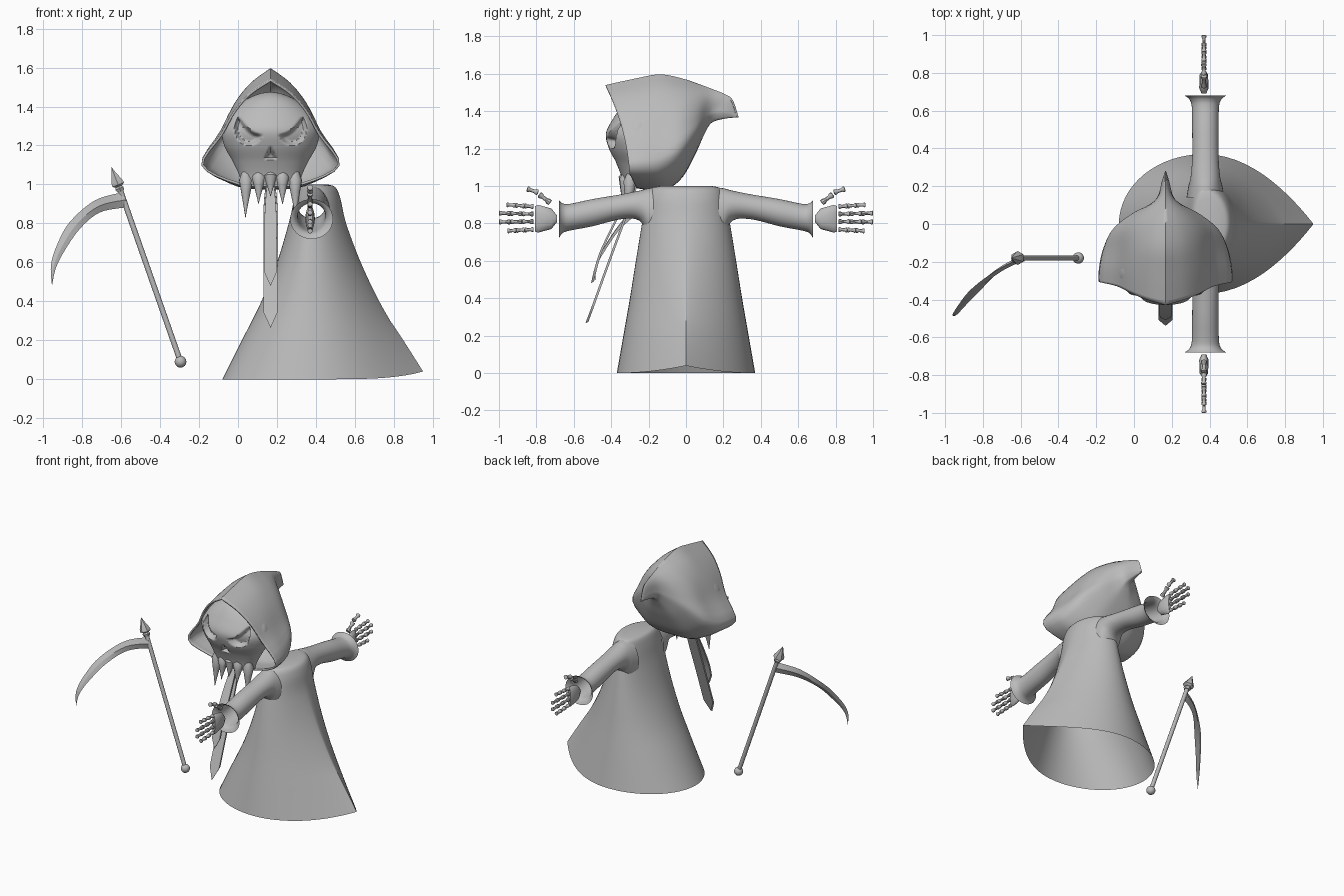
import bpy, bmesh
from math import sin, cos, pi, radians, sqrt
from mathutils import Vector

if "Cube" in bpy.data.objects:
    bpy.data.objects.remove(bpy.data.objects["Cube"])

GREY = (0.5, 0.5, 0.5, 1)
grey = bpy.data.materials.new("plain_grey")
grey.use_nodes = True
grey.diffuse_color = GREY
grey.node_tree.nodes["Principled BSDF"].inputs["Base Color"].default_value = GREY
HEAD_X = 0.167
BODY_X = 0.37


def finish(obj, name, angle=40):
    obj.name = name
    obj.data.materials.append(grey)
    bpy.ops.object.select_all(action="DESELECT")
    obj.select_set(True)
    bpy.context.view_layer.objects.active = obj
    bpy.ops.object.shade_smooth_by_angle(angle=radians(angle))
    return obj


def spline(rows, steps):
    """Catmull-Rom interpolation through rows of numbers."""
    result = []
    last = len(rows) - 1
    for i in range(last):
        before, start = rows[max(i - 1, 0)], rows[i]
        end, after = rows[i + 1], rows[min(i + 2, last)]
        for k in range(steps):
            t = k / steps
            result.append(tuple(
                b + t / 2 * (c - a + t * (2 * a - 5 * b + 4 * c - d + t * (3 * (b - c) + d - a)))
                for a, b, c, d in zip(before, start, end, after)))
    return result + [tuple(rows[-1])]


def loft(name, rings, cap_start=False, cap_end=False, hole=None, angle=40):
    bm = bmesh.new()
    loops = [[bm.verts.new(p) for p in ring] for ring in rings]
    count = len(loops[0])
    for low, high in zip(loops, loops[1:]):
        for i in range(count):
            j = (i + 1) % count
            bm.faces.new((low[i], low[j], high[j], high[i]))
    if cap_start:
        bm.faces.new(loops[0])
    if cap_end:
        bm.faces.new(loops[-1])
    bmesh.ops.recalc_face_normals(bm, faces=bm.faces)
    if hole:
        cut = [f for f in bm.faces if hole(f.calc_center_median())]
        bmesh.ops.delete(bm, geom=cut, context="FACES")
    mesh = bpy.data.meshes.new(name)
    bm.to_mesh(mesh)
    bm.free()
    obj = bpy.data.objects.new(name, mesh)
    bpy.context.collection.objects.link(obj)
    return finish(obj, name, angle)


def circle(count):
    return [(cos(2 * pi * i / count), sin(2 * pi * i / count)) for i in range(count)]


def tube(name, a, b, profile, sides=8, angle=40):
    """Turned shape from a to b; profile holds (fraction, radius)."""
    a, b = Vector(a), Vector(b)
    turn = (b - a).to_track_quat("Z", "Y")
    rings = [[a.lerp(b, t) + turn @ Vector((r * c, r * s, 0)) for c, s in circle(sides)]
             for t, r in profile]
    return loft(name, rings, True, True, angle=angle)


# Robe: teardrop skirt narrowing to the shoulders (z, x min, x max, half depth, sharpness)
robe_rows = [(0, -.08, .95, .37, 2), (.2, .02, .84, .335, 1.9), (.4, .12, .725, .3, 1.7),
             (.6, .2, .63, .268, 1.5), (.8, .26, .555, .235, 1.2), (.93, .29, .525, .21, 1),
             (.985, .31, .5, .185, 1), (1, .34, .46, .14, 1)]
robe_rings = []
for z, x0, x1, depth, sharp in spline(robe_rows, 6):
    lift = .04 * max(0, 1 - z / .3)
    power = max(sharp - 1, 0)
    robe_rings.append([
        (BODY_X + c * (x1 - BODY_X if c > 0 else BODY_X - x0),
         depth * s * (abs(s) ** power if c > 0 else 1),
         z + lift * max(c, 0) ** 4) for c, s in circle(64)])


def arm_hole(p):
    return abs(p.y) > .1 and ((p.x - .38) / .07) ** 2 + ((p.z - .87) / .07) ** 2 < 1


loft("robe", robe_rings, cap_end=True, hole=arm_hole)

# Sleeves with flared cuffs (distance, top, bottom, half width)
sleeve_rows = [(.14, .995, .68, .1), (.2, .988, .73, .09), (.25, .975, .815, .078),
               (.35, .955, .822, .07), (.5, .93, .785, .07), (.62, .905, .762, .072),
               (.66, .908, .748, .085), (.68, .925, .72, .11)]
# Finger rows: height at the knuckle, height at the tip, reach
fingers = [(.89, .9, .96), (.85, .855, 1), (.81, .808, 1), (.768, .76, .955)]


def bone_chain(name, a, b, bones, r):
    profile = []
    for k in range(bones):
        for t, f in ((0, .4), (.03, 1), (.2, 1), (.35, .65), (.7, .65), (.82, 1), (.97, 1)):
            profile.append(((k + t) / bones, r * f))
    tube(name, a, b, profile + [(1, r * .5)])


for side, word in ((-1, "front"), (1, "back")):
    loft(word + "_sleeve", [
        [(BODY_X + .008 + w * c, side * d, (top + low) / 2 + (top - low) / 2 * s)
         for c, s in circle(32)] for d, top, low, w in spline(sleeve_rows, 5)])
    # Bony hand
    palm = [(.69, .018, .012), (.72, .055, .025), (.79, .074, .022), (.808, .068, .012)]
    loft(word + "_palm", [[(BODY_X + w * c, side * d, .825 + h * s) for c, s in circle(12)]
                          for d, h, w in palm], True, True)
    for n, (z0, z1, reach) in enumerate(fingers):
        bone_chain(f"{word}_finger_{n + 1}", (BODY_X, side * .815, z0),
                   (BODY_X, side * reach, z1), 3, .013)
    bone_chain(word + "_thumb_base", (BODY_X, side * .725, .91),
               (BODY_X, side * .785, .955), 1, .016)
    bone_chain(word + "_thumb_tip", (BODY_X, side * .79, .965),
               (BODY_X, side * .85, .985), 1, .015)

# Hood: arched opening blending into a round, pointed tail
arch = [(0, 1), (.3, .87), (.53, .7), (.72, .48), (1, .18), (.48, 0), (0, -.02)]
dome = [(0, 1), (.32, .9), (.62, .74), (.88, .5), (1, .28), (.6, .04), (0, 0)]
# y top, y bottom, z top, z bottom, half width, blend
hood_rows = [(-.43, -.3, 1.54, 1, .355, 0), (-.27, -.23, 1.575, .99, .352, .1),
             (-.14, -.13, 1.597, .99, .33, .25), (-.02, -.03, 1.575, 1.05, .28, .65),
             (.07, .05, 1.545, 1.17, .18, 1), (.15, .1, 1.515, 1.28, .08, 1),
             (.21, .14, 1.49, 1.34, .04, 1), (.25, .22, 1.46, 1.362, .02, 1),
             (.28, .28, 1.372, 1.366, .002, 1)]
hood_rings = []
for yt, yb, zt, zb, w, mix in spline(hood_rows, 5):
    outline = [tuple(p + (q - p) * mix for p, q in zip(a, d)) for a, d in zip(arch, dome)]
    half = []
    for u, v in spline(outline, 4):
        y = yb + (yt - yb) * max(v, 0) ** 2 + .03 * max(0, .12 - v) / .12 * (1 - mix)
        half.append((u * w, y, zb + (zt - zb) * v))
    hood_rings.append([(HEAD_X + x, y, z) for x, y, z in half]
                      + [(HEAD_X - x, y, z) for x, y, z in half[-2:0:-1]])
hood = loft("hood", hood_rings, cap_end=True, angle=60)
shell = hood.modifiers.new("thickness", "SOLIDIFY")
shell.thickness = .012
shell.offset = -1


# Skull with scowling eye sockets and a nose hole
def clamp(v):
    return max(0, min(1, v))


def hollow(u, z):
    u = abs(u)
    inside = clamp(2.5 * (1 - ((u - .11) / .075) ** 2 - ((z - 1.29) / .09) ** 2))
    brow = 1.26 + 7 * max(0, u - .05) ** 2
    socket = inside * clamp((brow - z) / .018)
    nose = clamp(((1.195 - z) / 2 - u) / .01) * clamp((z - 1.13) / .01)
    return .045 * socket + .04 * nose


# z, half width, y front, y back
skull_rows = [(1, .15, -.335, -.2), (1.05, .162, -.345, -.18), (1.12, .195, -.372, -.14),
              (1.2, .238, -.412, -.1), (1.28, .248, -.428, -.09), (1.36, .212, -.39, -.1),
              (1.43, .135, -.34, -.13), (1.465, .06, -.29, -.17), (1.475, .004, -.24, -.23)]
skull_rings = []
for z, w, yf, yb in spline(skull_rows, 12):
    ring = []
    for c, s in circle(160):
        dent = hollow(w * c, z) if s < 0 else 0
        ring.append((HEAD_X + w * c, (yf + yb) / 2 + (yb - yf) / 2 * s + dent, z))
    skull_rings.append(ring)
loft("skull", skull_rings, True, True, angle=50)

# Hanging fangs along the jaw
for n, (u, tip) in enumerate([(-.125, .83), (-.06, .9), (0, .94), (.06, .9), (.125, .83)]):
    y = -.265 - .07 * sqrt(1 - (u / .16) ** 2)
    tube(f"fang_{n + 1}", (HEAD_X + u, y + .015, 1.07), (HEAD_X + u * 1.03, y - .01, tip),
         [(0, .02), (.2, .036), (.45, .025), (.75, .011), (1, .001)], 12)


# Two ribbons hanging from the chin (y, z, half width)
def ribbon(name, rows):
    loft(name, [[(HEAD_X + i * w, y + j, z + j / 2)
                 for i, j in ((-1, -.008), (1, -.008), (1, .008), (-1, .008))]
                for y, z, w in rows], True, True)


ribbon("long_ribbon", spline([(-.27, .99, .025), (-.31, .87, .036), (-.41, .6, .037),
                              (-.5, .35, .037)], 5) + [(-.53, .27, .001)])
ribbon("short_ribbon", spline([(-.28, .99, .02), (-.36, .845, .03), (-.45, .66, .032),
                               (-.485, .55, .03)], 5) + [(-.5, .485, .001)])

# Scythe: shaft, pommel ball, spear point and curved blade
foot, neck = (-.295, -.18, .09), (-.602, -.18, .965)
tube("scythe_shaft", foot, neck, [(0, .014), (1, .014)], 12)
bpy.ops.mesh.primitive_uv_sphere_add(segments=24, ring_count=12, radius=.03, location=foot)
finish(bpy.context.object, "scythe_pommel")
tube("scythe_spear", neck, (-.65, -.18, 1.088),
     [(0, .02), (.12, .026), (.2, .02), (.27, .037), (.4, .034), (.7, .016), (1, .001)], 6, angle=20)

# Outer x, z then inner x, z
blade_rows = [(-.59, .96, -.58, .882), (-.735, .918, -.71, .856), (-.865, .805, -.81, .774),
              (-.93, .687, -.89, .66), (-.96, .585, -.935, .57), (-.955, .482, -.954, .483)]
blade_rings = []
rows = spline(blade_rows, 5)
for n, (xo, zo, xi, zi) in enumerate(rows):
    xm, zm = (xo + xi) / 2, (zo + zi) / 2
    d = max(0, -.59 - xm)
    y = -.185 - .3 * d - 1.45 * d * d
    t = .013 * (1 - n / len(rows))
    blade_rings.append([(xo, y, zo), (xm - t / 2, y + t, zm), (xi, y, zi), (xm + t / 2, y - t, zm)])
loft("scythe_blade", blade_rings, True, True, angle=25)
